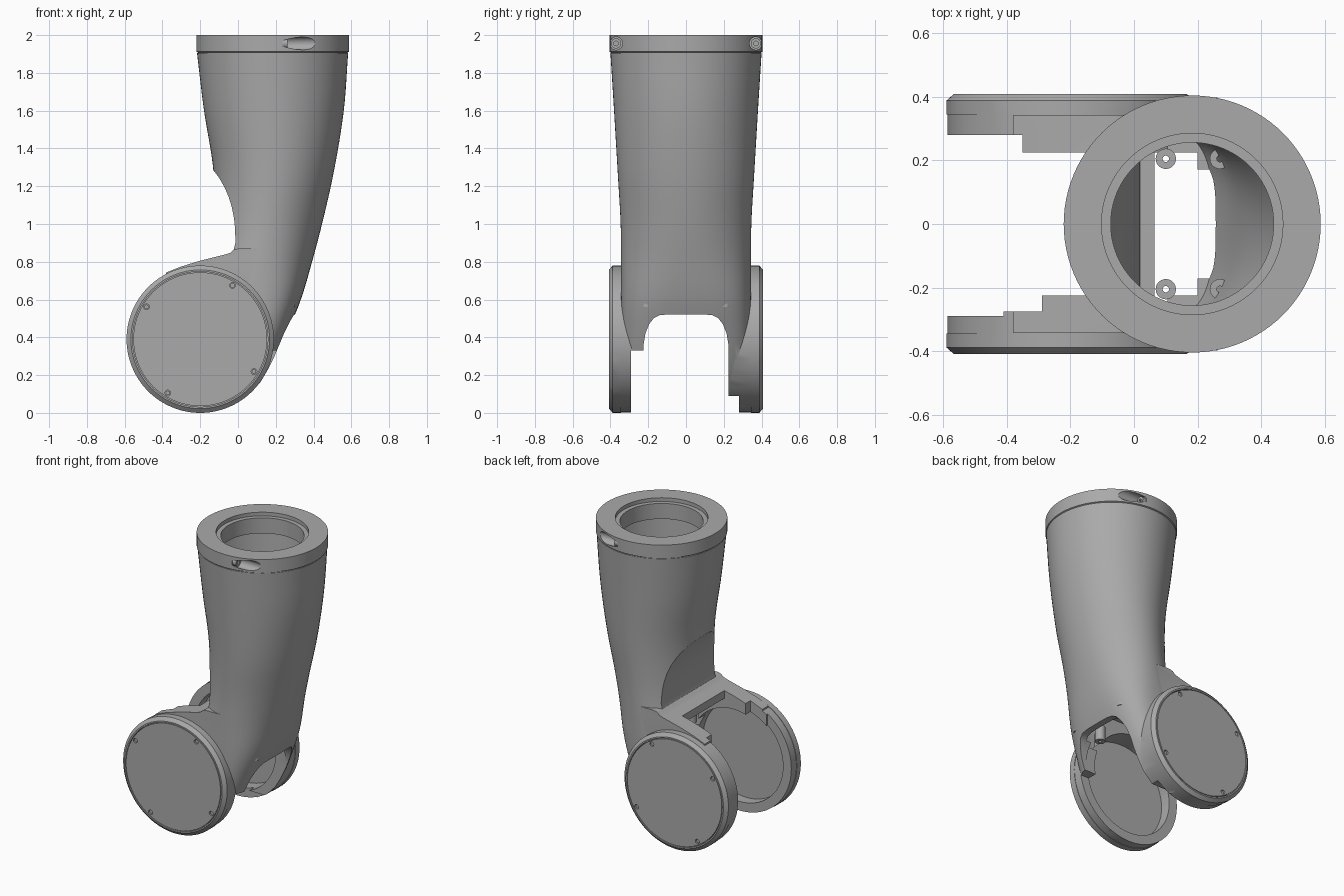
import bpy, bmesh, math
from mathutils import Matrix, Vector

cube = bpy.data.objects.get("Cube")
if cube:
    bpy.data.objects.remove(cube, do_unlink=True)


def material(name, value):
    mat = bpy.data.materials.new(name)
    mat.use_nodes = True
    colour = (value, value, value, 1)
    mat.diffuse_color = colour
    mat.node_tree.nodes["Principled BSDF"].inputs["Base Color"].default_value = colour
    return mat


GREY = material("satin grey", 0.4)
HUB_X, HUB_Z, HUB_R = -0.2, 0.39, 0.39
TUBE_X = 0.183


def finish(bm, name):
    bmesh.ops.recalc_face_normals(bm, faces=bm.faces)
    mesh = bpy.data.meshes.new(name)
    bm.to_mesh(mesh)
    bm.free()
    ob = bpy.data.objects.new(name, mesh)
    mesh.materials.append(GREY)
    bpy.context.collection.objects.link(ob)
    return ob


def skin(rings, name, closed=False):
    """Bridge equal rings of points; cap the ends unless closed."""
    bm = bmesh.new()
    loops = [[bm.verts.new(p) for p in ring] for ring in rings]
    n = len(loops[0])
    pairs = list(zip(loops, loops[1:])) + ([(loops[-1], loops[0])] if closed else [])
    for a, b in pairs:
        for i in range(n):
            j = (i + 1) % n
            bm.faces.new((a[i], a[j], b[j], b[i]))
    if not closed:
        bm.faces.new(loops[0])
        bm.faces.new(loops[-1])
    return finish(bm, name)


def box(name, low, high):
    (x0, y0, z0), (x1, y1, z1) = low, high
    base = [(x0, y0), (x1, y0), (x1, y1), (x0, y1)]
    return skin([[(x, y, z) for x, y in base] for z in (z0, z1)], name)


def cylinder(name, start, end, radius, end_radius=None, sides=32):
    start, end = Vector(start), Vector(end)
    axis = end - start
    bm = bmesh.new()
    turn = axis.to_track_quat("Z", "Y").to_matrix().to_4x4()
    bmesh.ops.create_cone(bm, cap_ends=True, segments=sides, radius1=radius,
                          radius2=radius if end_radius is None else end_radius,
                          depth=axis.length,
                          matrix=Matrix.Translation((start + end) / 2) @ turn)
    return finish(bm, name)


def side_prism(name, outline, half):
    return skin([[(x, y, z) for x, z in outline] for y in (-half, half)], name)


def combine(target, operation, *others):
    """Apply booleans one by one and discard the helper solids."""
    for other in others:
        other.hide_render = True
        mod = target.modifiers.new("solid", "BOOLEAN")
        mod.operation, mod.object, mod.solver = operation, other, "EXACT"
        graph = bpy.context.evaluated_depsgraph_get()
        mesh = bpy.data.meshes.new_from_object(target.evaluated_get(graph))
        target.modifiers.clear()
        target.data = mesh
        bpy.data.objects.remove(other, do_unlink=True)
    return target


# Tube sections: height, left edge, right edge, half depth, squareness
SECTIONS = [(1.905, -.217, .583, .4, 2), (1.6, -.18, .56, .381, 2),
            (1.28, -.13, .508, .362, 2), (1, -.13, .445, .346, 2),
            (.8, -.14, .392, .344, 2.2), (.6, -.17, .333, .344, 2.8),
            (.4, -.22, .25, .344, 3.5), (.28, -.26, .195, .344, 4),
            (.14, -.28, .11, .344, 4), (.03, -.3, -.03, .344, 4)]


def section_at(z):
    for k, (a, b) in enumerate(zip(SECTIONS, SECTIONS[1:])):
        if z >= b[0]:
            break
    t = (a[0] - z) / (a[0] - b[0])
    before, after = SECTIONS[max(k - 1, 0)], SECTIONS[min(k + 2, len(SECTIONS) - 1)]
    h = a[0] - b[0]
    result = []
    for i in range(1, 5):
        ma = (b[i] - before[i]) / (before[0] - b[0]) * h
        mb = (after[i] - a[i]) / (a[0] - after[0]) * h
        result.append((2*t**3 - 3*t*t + 1) * a[i] + (t**3 - 2*t*t + t) * ma
                      + (3*t*t - 2*t**3) * b[i] + (t**3 - t*t) * mb)
    return result


def tube(name, bottom, top, inset=0, steps=28, sides=72):
    rings = []
    for s in range(steps + 1):
        z = bottom + (top - bottom) * s / steps
        left, right, depth, power = section_at(min(z, SECTIONS[0][0]))
        ring = []
        for i in range(sides):
            a = math.tau * i / sides
            c, d = math.cos(a), math.sin(a)
            ring.append(((left + right) / 2 + ((right - left) / 2 - inset)
                         * math.copysign(abs(c) ** (2 / power), c),
                         (depth - inset) * math.copysign(abs(d) ** (2 / power), d), z))
        rings.append(ring)
    return skin(rings, name)


# Outer body with fork arms and the scooped elbow
body = tube("forearm_body", .03, 1.905)
shoulder = side_prism("shoulder", [(-.38, .7), (-.38, .75), (-.2, .815), (0, .87), (.1, .87),
                                   (.12, .5), (-.2, .3)], .342)
arms = [cylinder("arm", (HUB_X, s * .2, HUB_Z), (HUB_X, s * .346, HUB_Z), .387, sides=96)
        for s in (-1, 1)]
combine(body, "UNION", shoulder, *arms)
scoop = side_prism("scoop", [(-.131, 1.285), (-.1, 1.245), (-.072, 1.195), (-.05, 1.145),
                             (-.033, 1.09), (-.021, 1.03), (-.015, .97), (-.014, .9),
                             (-.022, .865), (-.04, .848), (-.07, .838), (-.2, .806),
                             (-.3, .775), (-.4, .735), (-.8, .735), (-.8, 1.285)], .6)
combine(body, "DIFFERENCE", scoop)

# Hollow interior that keeps a wall behind the scoop
cavity = tube("cavity", .5, 1.95, inset=.045)
wall = side_prism("wall", [(-.1, 1.33), (-.03, 1.2), (0, 1.1), (.018, 1), (.02, .81),
                           (.065, .81), (.065, .4), (-.8, .4), (-.8, 1.33)], .6)
combine(cavity, "DIFFERENCE", wall)
combine(body, "DIFFERENCE", cavity)

# Fork gap, arched rear opening and stepped arm faces
half_arch = [(.225, -.1), (.225, .36), (.215, .42), (.195, .47), (.17, .502), (.14, .517),
             (.1, .521)]
arch = half_arch + [(-y, z) for y, z in reversed(half_arch)]
combine(body, "DIFFERENCE",
        skin([[(x, y, z) for y, z in arch] for x in (-.9, .7)], "arch"),
        box("gap", (-.9, -.225, -.1), (-.13, .225, 1)),
        box("under_web", (-.5, -.225, -.1), (.066, .225, .77)),
        box("well", (-.4, -.225, -.1), (.2, .225, .53)),
        box("front_low", (-.9, -.29, -.1), (.6, 0, .33)),
        box("front_tip", (-.9, -.29, -.1), (-.41, 0, 1)),
        box("front_step", (-.9, -.275, -.1), (-.29, 0, 1)),
        box("rear_low", (-.9, 0, -.1), (.6, .28, .09)),
        box("rear_tip", (-.9, 0, -.1), (-.35, .28, 1)))
for s in (-1, 1):
    combine(body, "DIFFERENCE", cylinder("recess", (HUB_X, s * .1, HUB_Z),
                                         (HUB_X, s * .36, HUB_Z), .325, sides=96))
parts = [body]

# Chamfered hub rims, lids and lid screws
for s, label in ((-1, "front"), (1, "rear")):
    def at(y, x=HUB_X, z=HUB_Z):
        return (x, s * y, z)
    rim = cylinder(label + "_hub_rim", at(.345), at(.388), HUB_R, sides=96)
    chamfer = cylinder("chamfer", at(.388), at(.408), HUB_R, .367, sides=96)
    combine(rim, "UNION", chamfer)
    combine(rim, "DIFFERENCE", cylinder("rim_bore", at(.3), at(.37), .325, sides=96),
            cylinder("lid_seat", at(.37), at(.5), .358, sides=96))
    lid = cylinder(label + "_hub_lid", at(.362), at(.408), .354, sides=96)
    parts += [rim, lid]
    for k in range(4):
        a = math.radians(59 + 90 * k)
        x, z = HUB_X + .332 * math.cos(a), HUB_Z + .332 * math.sin(a)
        combine(lid, "DIFFERENCE", cylinder("hole", at(.39, x, z), at(.5, x, z), .015, sides=20))
        parts.append(cylinder(label + "_lid_screw", at(.385, x, z), at(.4, x, z), .012, sides=20))

# Top collar: turned ring with a stepped bore
profile = [(.256, 1.87), (.256, 1.975), (.285, 1.975), (.285, 2), (.404, 2), (.404, 1.912),
           (.396, 1.908), (.396, 1.9), (.37, 1.9), (.37, 1.87)]
collar = skin([[(TUBE_X + r * math.cos(math.tau * i / 96), r * math.sin(math.tau * i / 96), z)
                for r, z in profile] for i in range(96)], "top_collar", closed=True)
parts.append(collar)
for s in (-1, 1):
    y, z = s * .37, 1.956
    combine(collar, "DIFFERENCE", cylinder("pocket", (.235, y, z), (.8, y, z), .034))
    screw = cylinder("collar_screw", (.22, y, z), (.262, y, z), .027)
    combine(screw, "DIFFERENCE", cylinder("socket", (.245, y, z), (.3, y, z), .013, sides=6))
    parts.append(screw)

# Mounting posts inside the tube
for x in (.1, .27):
    for y in (-.205, .205):
        post = cylinder("mounting_post", (x, y, .56), (x, y, .66), .032, sides=24)
        combine(post, "DIFFERENCE", cylinder("bore", (x, y, .5), (x, y, .7), .01, sides=16))
        parts.append(post)

# Smooth shading with crisp edges
bpy.ops.object.select_all(action="DESELECT")
for part in parts:
    part.select_set(True)
bpy.context.view_layer.objects.active = body
bpy.ops.object.shade_smooth_by_angle(angle=math.radians(28))
